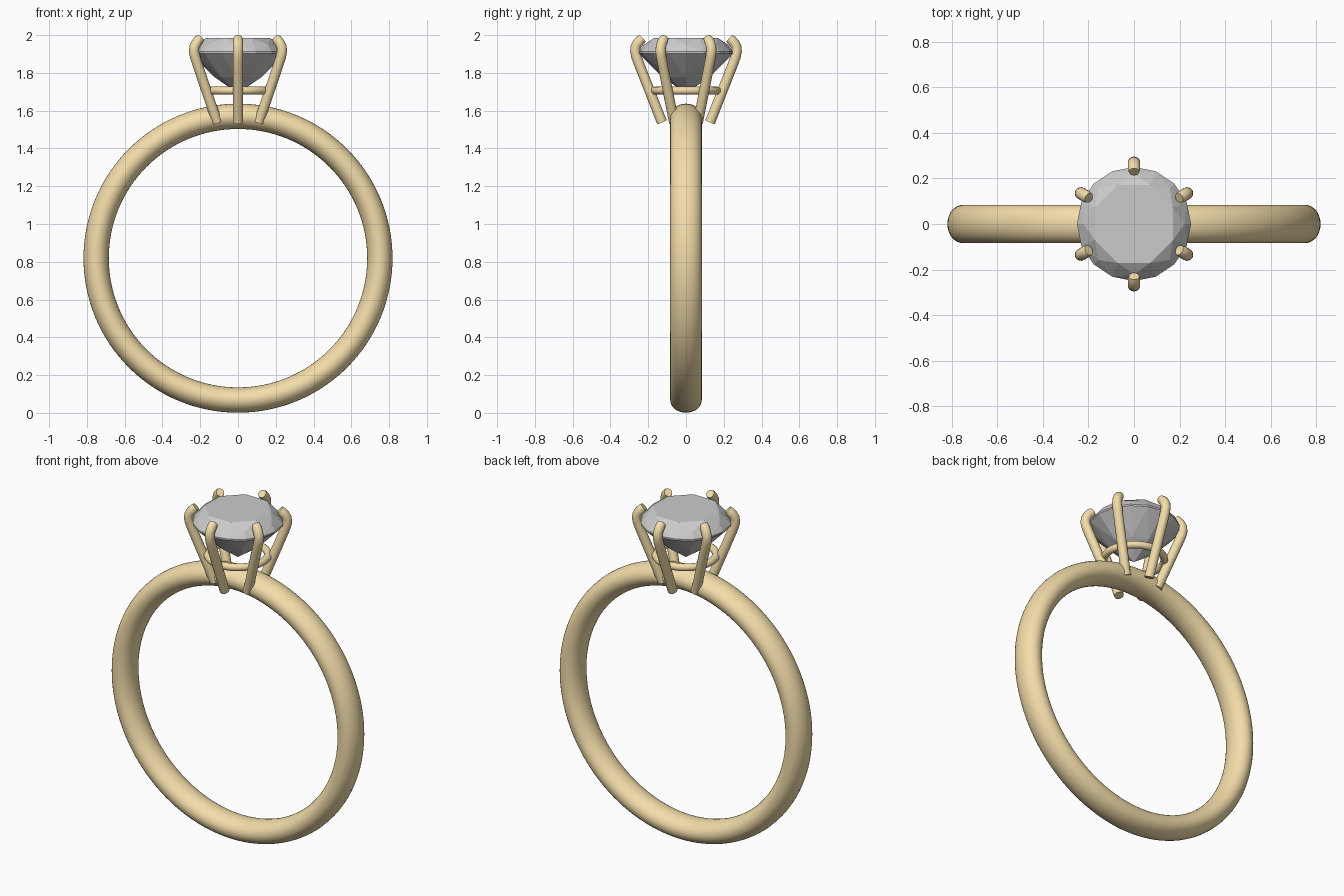
import bpy, bmesh, math
from math import cos, sin, pi

if "Cube" in bpy.data.objects:
    bpy.data.objects.remove(bpy.data.objects["Cube"])

gold = bpy.data.materials.new("gold")
gold.diffuse_color = (0.9, 0.72, 0.4, 1)
gold.use_nodes = True
gold.node_tree.nodes["Principled BSDF"].inputs["Base Color"].default_value = gold.diffuse_color


def finish(obj, angle=40):
    obj.data.materials.append(gold)
    bpy.ops.object.select_all(action='DESELECT')
    obj.select_set(True)
    bpy.context.view_layer.objects.active = obj
    bpy.ops.object.shade_smooth_by_angle(angle=math.radians(angle))


def circle(r, z, n, offset=0.0):
    return [(r * cos(2 * pi * (i + offset) / n), r * sin(2 * pi * (i + offset) / n), z) for i in range(n)]


# band: upright torus with a section wider than it is thick
bpy.ops.mesh.primitive_torus_add(major_radius=0.751, minor_radius=0.067,
                                 major_segments=128, minor_segments=32)
band = bpy.context.object
band.name = "band"
for v in band.data.vertices:
    x, y, z = v.co
    v.co = (x, -z * 1.25, y + 0.819)
finish(band)

# thin gallery ring under the stone
bpy.ops.mesh.primitive_torus_add(location=(0, 0, 1.706), major_radius=0.165, minor_radius=0.021,
                                 major_segments=64, minor_segments=16)
bpy.context.object.name = "gallery_ring"
finish(bpy.context.object)


# prongs: tubes along a (radius, height) path, curling in over the girdle
path = [(0.127, 1.538), (0.19, 1.698), (0.245, 1.838), (0.262, 1.884), (0.269, 1.913),
        (0.267, 1.936), (0.257, 1.955), (0.241, 1.973), (0.229, 1.984)]
RAD, SIDES = 0.027, 16


def prong(name, angle):
    bm = bmesh.new()
    rings = []
    for i, (r, z) in enumerate(path):
        a, b = path[max(i - 1, 0)], path[min(i + 1, len(path) - 1)]
        t = math.atan2(b[1] - a[1], b[0] - a[0])
        size = RAD * (0.85 if i == len(path) - 1 else 1)
        ring = []
        for k in range(SIDES):
            u, w = size * cos(2 * pi * k / SIDES), size * sin(2 * pi * k / SIDES)
            ring.append(bm.verts.new((r + u * sin(t), w, z - u * cos(t))))
        rings.append(ring)
    for lo, hi in zip(rings, rings[1:]):
        for k in range(SIDES):
            j = (k + 1) % SIDES
            bm.faces.new((lo[k], lo[j], hi[j], hi[k]))
    bm.faces.new(rings[0])
    bm.faces.new(rings[-1])
    bmesh.ops.recalc_face_normals(bm, faces=bm.faces)
    me = bpy.data.meshes.new(name)
    bm.to_mesh(me)
    bm.free()
    obj = bpy.data.objects.new(name, me)
    obj.rotation_euler.z = angle
    bpy.context.collection.objects.link(obj)
    finish(obj)


for i in range(6):
    prong(f"prong_{i + 1}", pi / 6 + i * pi / 3)

# brilliant-cut stone: hull of table, crown, girdle, pavilion and culet points
points = (circle(0.185, 1.984, 8, 0.5) + circle(0.222, 1.950, 8)
          + circle(0.25, 1.912, 16) + circle(0.25, 1.903, 16)
          + circle(0.125, 1.778, 8) + [(0, 0, 1.692)])
bm = bmesh.new()
for p in points:
    bm.verts.new(p)
bmesh.ops.convex_hull(bm, input=bm.verts)
bmesh.ops.dissolve_limit(bm, angle_limit=math.radians(1), verts=bm.verts, edges=bm.edges)
bmesh.ops.recalc_face_normals(bm, faces=bm.faces)
me = bpy.data.meshes.new("gemstone")
bm.to_mesh(me)
bm.free()
bpy.context.collection.objects.link(bpy.data.objects.new("gemstone", me))
